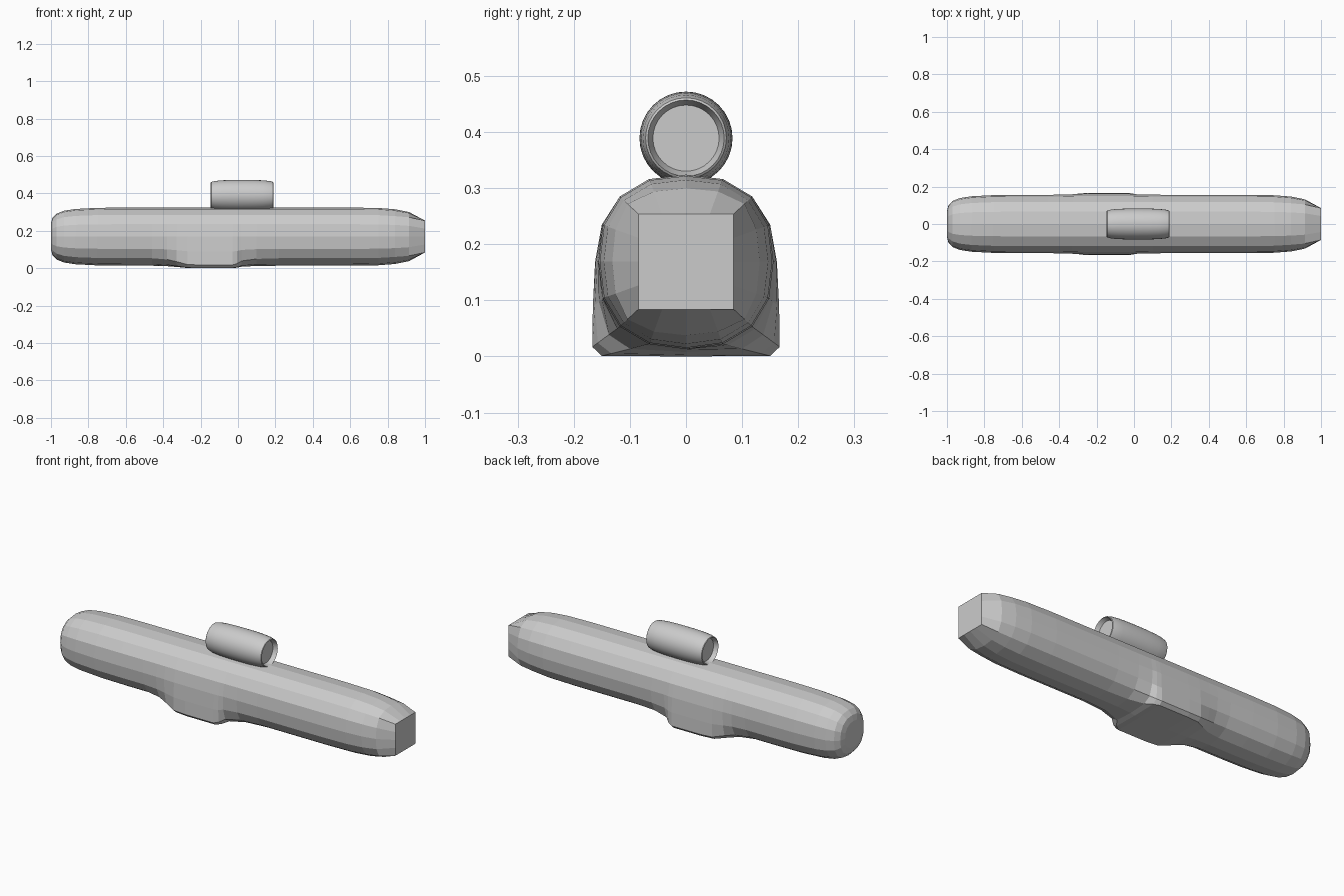
import bpy, math
from mathutils import Vector

if "Cube" in bpy.data.objects:
    bpy.data.objects.remove(bpy.data.objects["Cube"])


def make_object(name, verts, faces):
    mesh = bpy.data.meshes.new(name)
    mesh.from_pydata(verts, [], faces)
    obj = bpy.data.objects.new(name, mesh)
    bpy.context.collection.objects.link(obj)
    return obj


def loft(name, rings):
    """Skin equal-sized rings running along +x and cap both ends."""
    n = len(rings[0])
    verts = [v for ring in rings for v in ring]
    faces = []
    for r in range(len(rings) - 1):
        for i in range(n):
            j = (i + 1) % n
            faces.append((r * n + i, r * n + j, (r + 1) * n + j, (r + 1) * n + i))
    faces.append(tuple(reversed(range(n))))
    faces.append(tuple((len(rings) - 1) * n + i for i in range(n)))
    return make_object(name, verts, faces)


CENTRE = 0.169


def mirrored(half):
    """Half section (top to bottom, y >= 0) to a closed 16-point section."""
    pts = [Vector(p) for p in half]
    return pts + [Vector((-p.x, p.y)) for p in reversed(pts[1:-1])]


# Half sections as (y, height from the body axis)
tube = mirrored([(0, .155), (.066, .147), (.118, .116), (.148, .066), (.156, 0),
                 (.148, -.066), (.118, -.116), (.066, -.147), (0, -.156)])
belly = mirrored([(0, .155), (.066, .147), (.118, .116), (.15, .066), (.162, 0),
                  (.166, -.08), (.167, -.152), (.15, -.168), (0, -.169)])
square = mirrored([(0, .085), (.0425, .085), (.085, .085), (.085, .0425), (.085, 0),
                   (.085, -.0425), (.085, -.085), (.0425, -.085), (0, -.085)])


def section(x, a, b=None, t=0, scale=1):
    b = b or a
    pts = [p.lerp(q, t) * scale for p, q in zip(a, b)]
    return [(x, p.x, CENTRE + p.y) for p in pts]


# Long rounded body with blunt left end, belly block and square right end
rings = [section(x, tube, scale=s) for x, s in
         [(-1, .45), (-.992, .64), (-.97, .79), (-.93, .89), (-.87, .95), (-.75, .99), (-.6, 1)]]
rings += [section(x, tube, belly, t) for x, t in
          [(-.46, 0), (-.38, .18), (-.33, .5), (-.27, .93), (-.2, 1),
           (-.03, 1), (-.005, .8), (.02, .4), (.1, .1), (.22, 0)]]
rings += [section(x, tube, scale=s) for x, s in [(.6, 1), (.75, .985), (.84, .94)]]
rings += [section(.915, tube, square, .25, .95), section(1, square)]
loft("body", rings)

# Barrel-shaped drum on top, with a recessed disc in each end
half_profile = [(.145, .059), (.168, .068), (.165, .072), (.145, .077),
                (.11, .0805), (.06, .0825)]
profile = [(-x, r) for x, r in half_profile] + [(0, .083)] + list(reversed(half_profile))
SIDES = 32
drum = loft("top_drum", [
    [(.022 + x, r * math.sin(math.tau * i / SIDES), .389 + r * math.cos(math.tau * i / SIDES))
     for i in range(SIDES)] for x, r in profile])
bpy.context.view_layer.objects.active = drum
drum.select_set(True)
bpy.ops.object.shade_smooth_by_angle(angle=math.radians(35))

# Consistent outward normals
import bmesh
for obj in bpy.context.collection.objects:
    bm = bmesh.new()
    bm.from_mesh(obj.data)
    bmesh.ops.recalc_face_normals(bm, faces=bm.faces)
    bm.to_mesh(obj.data)
    bm.free()
